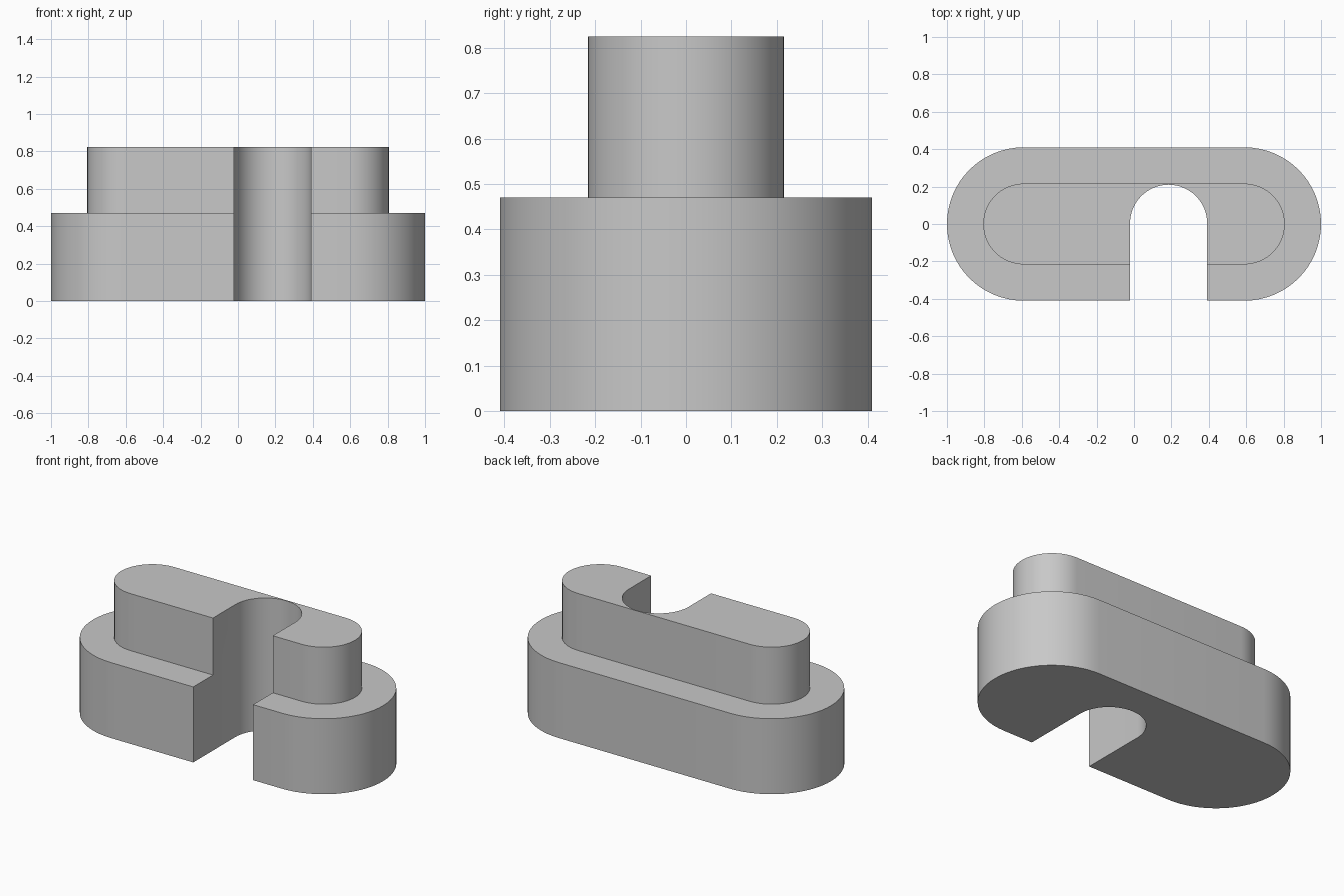
import bpy, bmesh
from math import sin, cos, pi

cube = bpy.data.objects.get("Cube")
if cube:
    bpy.data.objects.remove(cube, do_unlink=True)

grey = bpy.data.materials.new("plain grey")
grey.use_nodes = True
colour = (0.58, 0.58, 0.58, 1)
grey.diffuse_color = colour
grey.node_tree.nodes["Principled BSDF"].inputs["Base Color"].default_value = colour

SEG = 32            # segments per half circle
END = 0.59          # centre of the rounded ends
BASE_R, TIER_R = 0.41, 0.216
BASE_Z, TOP_Z = 0.47, 0.825
SLOT_X, SLOT_R = 0.185, 0.206


def arc(cx, cy, r, start):
    """Half circle of points, counter-clockwise from the start angle."""
    return [(cx + r * cos(start + pi * i / SEG), cy + r * sin(start + pi * i / SEG))
            for i in range(SEG + 1)]


def stadium(r):
    return arc(END, 0, r, -pi / 2) + arc(-END, 0, r, pi / 2)


def loft(name, rings):
    """Closed solid through stacked rings of (outline, height)."""
    bm = bmesh.new()
    loops = [[bm.verts.new((x, y, z)) for x, y in pts] for pts, z in rings]
    bm.faces.new(loops[0][::-1])
    bm.faces.new(loops[-1])
    for low, high in zip(loops, loops[1:]):
        n = len(low)
        for i in range(n):
            j = (i + 1) % n
            bm.faces.new((low[i], low[j], high[j], high[i]))
    bmesh.ops.recalc_face_normals(bm, faces=bm.faces)
    mesh = bpy.data.meshes.new(name)
    bm.to_mesh(mesh)
    bm.free()
    mesh.materials.append(grey)
    obj = bpy.data.objects.new(name, mesh)
    bpy.context.collection.objects.link(obj)
    return obj


# Stepped body with rounded ends
body = loft("stepped_body", [(stadium(BASE_R), 0), (stadium(BASE_R), BASE_Z),
                             (stadium(TIER_R), BASE_Z), (stadium(TIER_R), TOP_Z)])

# Round-ended slot open to the front
slot = arc(SLOT_X, 0.004, SLOT_R, 0) + [(SLOT_X - SLOT_R, -1), (SLOT_X + SLOT_R, -1)]
cutter = loft("slot_cutter", [(slot, -0.5), (slot, 1.5)])
cutter.hide_render = True

cut = body.modifiers.new("slot", 'BOOLEAN')
cut.operation = 'DIFFERENCE'
cut.solver = 'EXACT'
cut.object = cutter

bpy.ops.object.select_all(action='DESELECT')
body.select_set(True)
bpy.context.view_layer.objects.active = body
bpy.ops.object.modifier_apply(modifier=cut.name)
bpy.data.objects.remove(cutter, do_unlink=True)
bpy.ops.object.shade_smooth_by_angle(angle=pi / 6)
